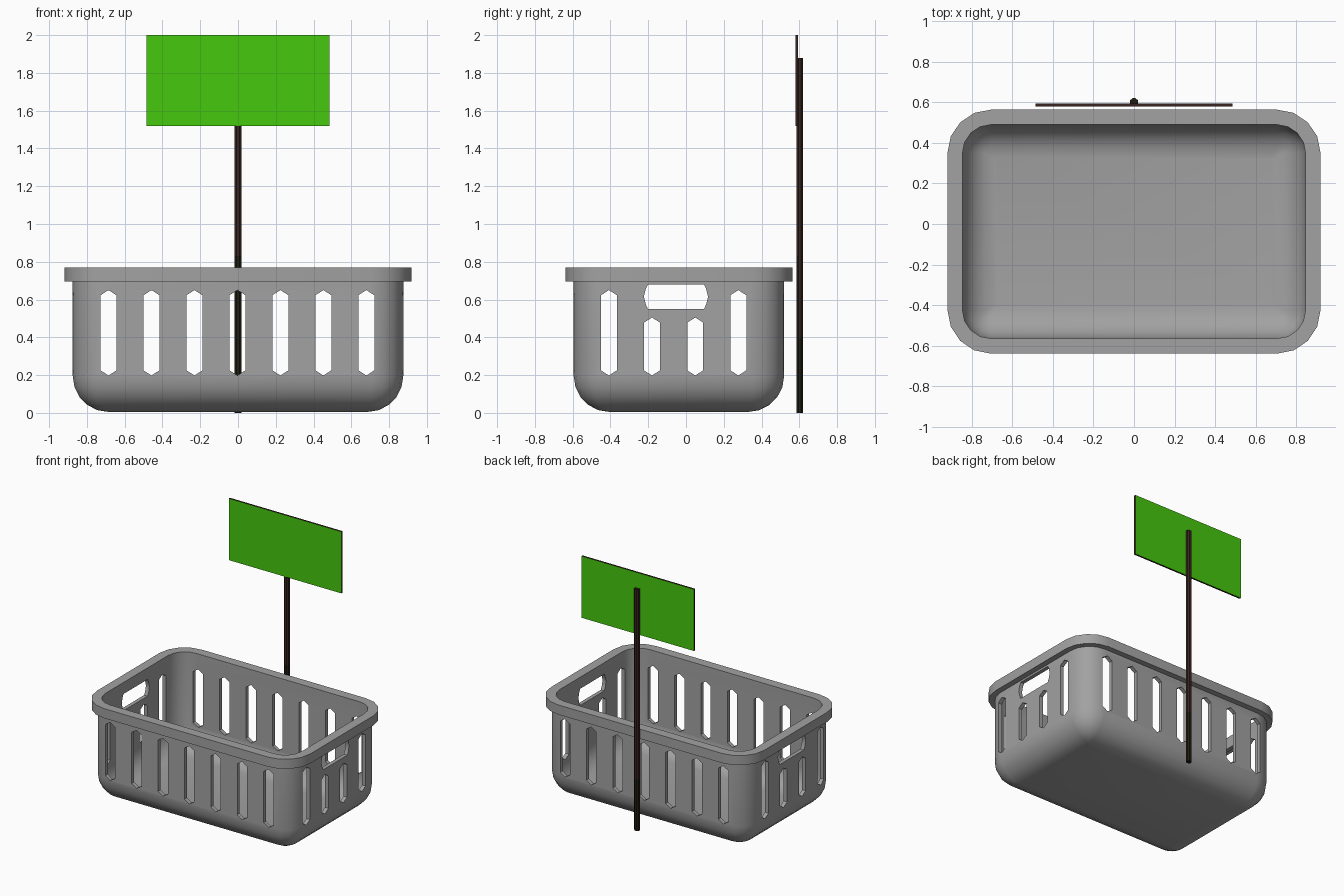
import bpy, bmesh, math

if "Cube" in bpy.data.objects:
    bpy.data.objects.remove(bpy.data.objects["Cube"])

CY = -0.0375           # basket centre in y
HX, HY = 0.875, 0.557  # basket body half sizes
R, FILLET, WALL, RIM = 0.17, 0.19, 0.03, 0.044


def material(name, rgb):
    m = bpy.data.materials.new(name)
    m.diffuse_color = (*rgb, 1)
    m.use_nodes = True
    m.node_tree.nodes["Principled BSDF"].inputs["Base Color"].default_value = m.diffuse_color
    return m


grey = material("grey plastic", (0.36, 0.36, 0.36))
green = material("sign green", (0.06, 0.58, 0.004))
brown = material("brown wood", (0.040, 0.018, 0.014))
dark = material("dark wood", (0.014, 0.012, 0.005))


def finish(bm, name, *mats):
    bmesh.ops.recalc_face_normals(bm, faces=bm.faces[:])
    me = bpy.data.meshes.new(name)
    bm.to_mesh(me)
    bm.free()
    ob = bpy.data.objects.new(name, me)
    bpy.context.collection.objects.link(ob)
    for m in mats:
        me.materials.append(m)
    return ob


def ring(bm, inset, z, n=4):
    """Rounded rectangle, moved inward by inset."""
    r = max(R - inset, 0.012)
    cx, cy = HX - inset - r, HY - inset - r
    out = []
    for k, (sx, sy) in enumerate([(1, 1), (-1, 1), (-1, -1), (1, -1)]):
        for i in range(n + 1):
            a = math.pi / 2 * (k + i / n)
            out.append(bm.verts.new((sx * cx + r * math.cos(a),
                                     CY + sy * cy + r * math.sin(a), z)))
    return out


# Basket: outer shell up, around the rim, inner shell down
bm = bmesh.new()
prof = []
for i in range(6):
    a = math.pi / 2 * i / 5
    prof.append((FILLET * (1 - math.sin(a)), 0.005 + FILLET * (1 - math.cos(a))))
prof += [(0, 0.695), (-RIM, 0.695), (-RIM, 0.77), (WALL, 0.77)]
fi = FILLET - WALL
for i in range(6):
    a = math.pi / 2 * i / 5
    prof.append((WALL + fi * (1 - math.cos(a)), 0.005 + FILLET - fi * math.sin(a)))
rings = [ring(bm, d, z) for d, z in prof]
for a, b in zip(rings, rings[1:]):
    for i in range(len(a)):
        j = (i + 1) % len(a)
        bm.faces.new((a[i], a[j], b[j], b[i]))
bm.faces.new(rings[0])
bm.faces.new(rings[-1])
basket = finish(bm, "basket", grey)


def prism(bm, outline, axis):
    """Long prism through the basket; outline is (across, z)."""
    ends = []
    for s in (-1.2, 1.2):
        ends.append([bm.verts.new((u, s, z) if axis == 'Y' else (s, u, z))
                     for u, z in outline])
    n = len(outline)
    bm.faces.new(ends[0])
    bm.faces.new(ends[1])
    for i in range(n):
        j = (i + 1) % n
        bm.faces.new((ends[0][i], ends[0][j], ends[1][j], ends[1][i]))


def slot(u, z0, z1, w=0.042, t=0.027):
    return [(u, z0), (u + w, z0 + t), (u + w, z1 - t),
            (u, z1), (u - w, z1 - t), (u - w, z0 + t)]


# Slots through the front and back walls
bm = bmesh.new()
for i in range(-3, 4):
    prism(bm, slot(i * 0.2275 - 0.003, 0.198, 0.65), 'Y')
long_cutter = finish(bm, "long_wall_cutter", grey)

# Slots and hand hold through the end walls
bm = bmesh.new()
for y, top in [(-0.408, 0.65), (-0.18, 0.505), (0.049, 0.505), (0.277, 0.65)]:
    prism(bm, slot(y, 0.198, top), 'X')
hy, hz = -0.053, 0.615
prism(bm, [(hy + s * a, hz + b) for s, a, b in
           [(1, .148, .065), (1, .160, .040), (1, .170, 0), (1, .160, -.040), (1, .148, -.065),
            (-1, .148, -.065), (-1, .160, -.040), (-1, .170, 0), (-1, .160, .040), (-1, .148, .065)]], 'X')
end_cutter = finish(bm, "end_wall_cutter", grey)

for c in (long_cutter, end_cutter):
    m = basket.modifiers.new("holes", 'BOOLEAN')
    m.operation, m.solver, m.object = 'DIFFERENCE', 'EXACT', c
    bpy.context.view_layer.objects.active = basket
    bpy.ops.object.modifier_apply(modifier=m.name)
    bpy.data.objects.remove(c)

bpy.ops.object.select_all(action='DESELECT')
basket.select_set(True)
bpy.ops.object.shade_smooth_by_angle(angle=math.radians(35))

# Pole: eight-sided post, darker near the ground
bm = bmesh.new()
levels = []
for z in (0, 0.4, 0.83, 1.88):
    levels.append([bm.verts.new((0.021 * math.cos(a), 0.602 + 0.019 * math.sin(a), z))
                   for a in [math.pi / 8 + k * math.pi / 4 for k in range(8)]])
for a, b in zip(levels, levels[1:]):
    for i in range(8):
        j = (i + 1) % 8
        bm.faces.new((a[i], a[j], b[j], b[i]))
bm.faces.new(levels[0])
bm.faces.new(levels[-1])
pole = finish(bm, "sign_pole", brown, dark)
for p in pole.data.polygons:
    limit = 0.83 if p.normal.y < -0.5 else 0.4
    p.material_index = int(p.center.z < limit or p.normal.z > 0.9)

# Sign board: green front and back, brown edges
bm = bmesh.new()
bmesh.ops.create_cube(bm, size=1)
for v in bm.verts:
    v.co = (v.co.x * 0.97, 0.587 + v.co.y * 0.014, 1.76 + v.co.z * 0.48)
board = finish(bm, "sign_board", green, brown)
for p in board.data.polygons:
    p.material_index = 0 if abs(p.normal.y) > 0.5 else 1
